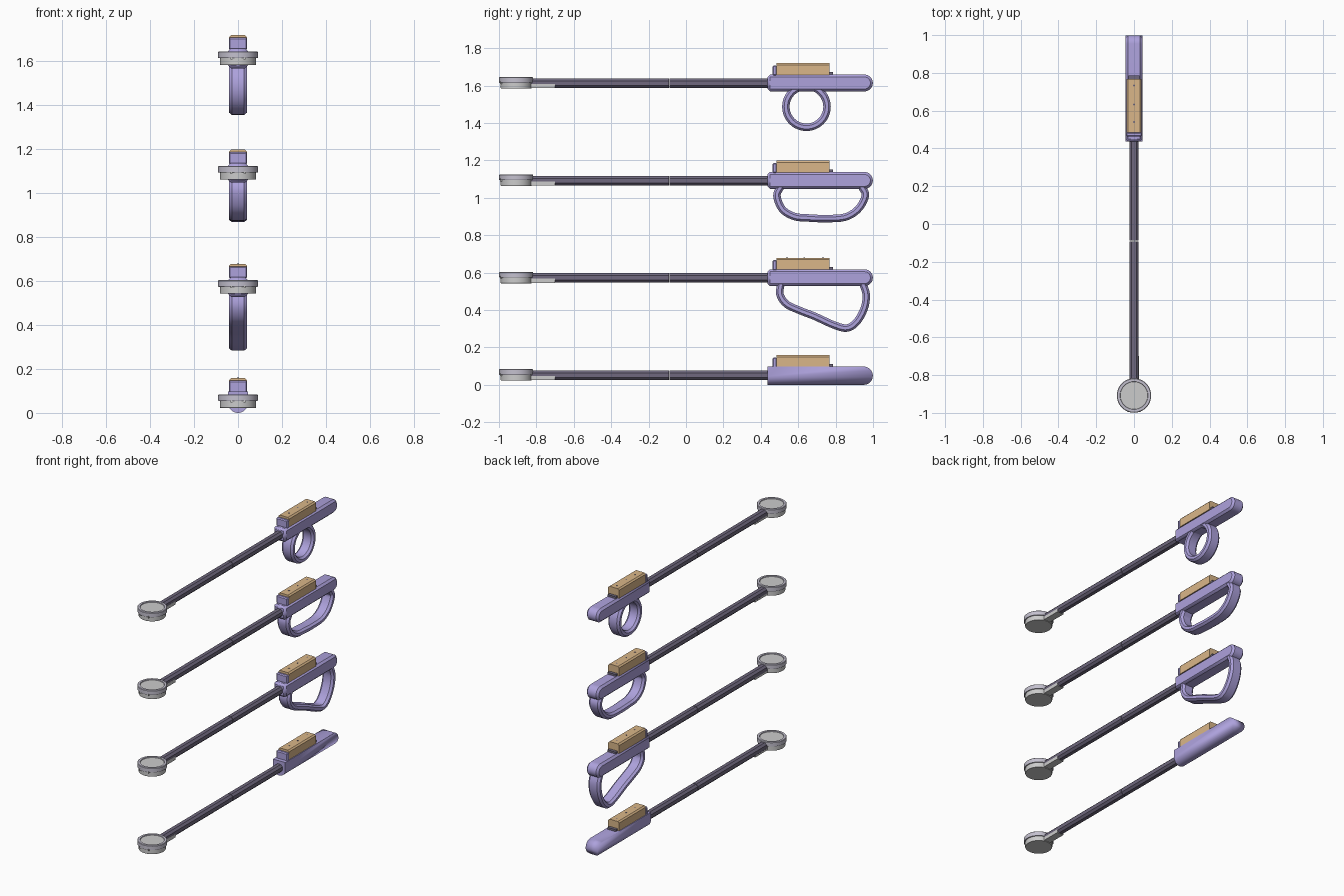
import bpy, bmesh, math
from mathutils import Vector

if "Cube" in bpy.data.objects:
    bpy.data.objects.remove(bpy.data.objects["Cube"])


def material(name, rgb):
    m = bpy.data.materials.new(name)
    m.diffuse_color = (*rgb, 1)
    m.use_nodes = True
    m.node_tree.nodes["Principled BSDF"].inputs["Base Color"].default_value = m.diffuse_color
    return m


PURPLE = material("lavender plastic", (0.42, 0.36, 0.72))
WOOD = material("tan case", (0.70, 0.47, 0.25))
DARK = material("dark tube", (0.16, 0.14, 0.21))
RIM = material("pale rim", (0.55, 0.53, 0.62))


def finish(name, bm, mat=None, bevel=0, smooth=True):
    bmesh.ops.recalc_face_normals(bm, faces=bm.faces)
    me = bpy.data.meshes.new(name)
    bm.to_mesh(me)
    bm.free()
    ob = bpy.data.objects.new(name, me)
    bpy.context.collection.objects.link(ob)
    if mat:
        me.materials.append(mat)
    if bevel:
        b = ob.modifiers.new("bevel", 'BEVEL')
        b.width, b.segments, b.limit_method = bevel, 1, 'ANGLE'
        b.angle_limit = math.radians(50)
    if smooth:
        bpy.ops.object.select_all(action='DESELECT')
        bpy.context.view_layer.objects.active = ob
        ob.select_set(True)
        bpy.ops.object.shade_smooth_by_angle(angle=math.radians(30))
    return ob


def box(name, lo, hi, mat=None, bevel=0):
    bm = bmesh.new()
    bmesh.ops.create_cube(bm, size=1)
    for v in bm.verts:
        v.co = Vector([(lo[i] + hi[i]) / 2 + v.co[i] * (hi[i] - lo[i]) for i in range(3)])
    return finish(name, bm, mat, bevel, False)


def prism(name, pts, direction, mat=None, bevel=0):
    """Extrude a flat outline along a direction."""
    bm = bmesh.new()
    f = bm.faces.new([bm.verts.new(p) for p in pts])
    new = bmesh.ops.extrude_face_region(bm, geom=[f])['geom']
    bmesh.ops.translate(bm, vec=direction, verts=[g for g in new if isinstance(g, bmesh.types.BMVert)])
    return finish(name, bm, mat, bevel)


def lathe(name, prof, y, z, mat=None, n=48):
    """Spin an (r, z) profile, closed with flat ends."""
    bm = bmesh.new()
    rings = [[bm.verts.new((r * math.cos(2 * math.pi * i / n), y + r * math.sin(2 * math.pi * i / n), z + h))
              for i in range(n)] for r, h in prof]
    for a, b in zip(rings, rings[1:]):
        for i in range(n):
            bm.faces.new((a[i], a[(i + 1) % n], b[(i + 1) % n], b[i]))
    bm.faces.new(rings[0])
    bm.faces.new(rings[-1])
    return finish(name, bm, mat)


def smooth_path(p, steps=5):
    """Catmull-Rom curve through (y, z) points."""
    p = [Vector(q) for q in p]
    e = [2 * p[0] - p[1]] + p + [2 * p[-1] - p[-2]]
    out = []
    for a, b, c, d in zip(e, e[1:], e[2:], e[3:]):
        for k in range(steps):
            t = k / steps
            out.append(0.5 * (2 * b + (c - a) * t + (2 * a - 5 * b + 4 * c - d) * t * t
                              + (3 * b - a - 3 * c + d) * t ** 3))
    return out + [p[-1]]


def sweep(name, path, closed, t, mat):
    """Carry a chamfered section along a path in the side plane."""
    w, c = 0.042, 0.014
    sec = [(t, w - c), (t - c * .8, w), (c * .8 - t, w), (-t, w - c),
           (-t, c - w), (c * .8 - t, -w), (t - c * .8, -w), (t, c - w)]
    bm, rings, n = bmesh.new(), [], len(path)
    for i, q in enumerate(path):
        a = path[i - 1] if closed or i else path[0]
        b = path[(i + 1) % n] if closed or i < n - 1 else path[-1]
        d = (b - a).normalized()
        rings.append([bm.verts.new((x, q.x - d.y * s, q.y + d.x * s)) for s, x in sec])
    for i in range(n if closed else n - 1):
        a, b = rings[i], rings[(i + 1) % n]
        for k in range(8):
            bm.faces.new((a[k], a[(k + 1) % 8], b[(k + 1) % 8], b[k]))
    if not closed:
        bm.faces.new(rings[0])
        bm.faces.new(rings[-1])
    return finish(name, bm, mat)


def bullnose(x, z, lo, hi):
    """Side outline of the handle body, rounded at the back end."""
    r, m = (hi - lo) / 2, (hi + lo) / 2
    arc = [(x, 0.999 - r + r * math.cos(a), z + m + r * math.sin(a))
           for a in [math.pi * (k / 16 - .5) for k in range(17)]]
    return [(x, 0.436, z + lo)] + arc + [(x, 0.436, z + hi)]


def tube(name, y0, y1, z):
    o, i = 0.025, 0.012
    pts = [(o, i), (i, o), (-i, o), (-o, i), (-o, -i), (-i, -o), (i, -o), (o, -i)]
    return prism(name, [(x, y0, z + h) for x, h in pts], (0, y1 - y0, 0), DARK)


def common_parts(z):
    # round head with recessed face and lower cup
    lathe("head_rim", [(0.089, 0.002), (0.091, 0.005), (0.091, 0.029), (0.088, 0.032), (0.074, 0.032), (0.072, 0.025)],
          -0.908, z, RIM)
    lathe("head_face", [(0.073, 0.02), (0.073, 0.027)], -0.908, z)
    lathe("head_cup", [(0.081, -0.029), (0.083, -0.026), (0.083, 0.003)], -0.908, z)
    box("head_tab", (-0.034, -0.994, z - 0.004), (0.034, -0.94, z + 0.01))
    # two-part shaft and the pale sleeve next to the head
    tube("shaft_front", -0.84, -0.092, z)
    tube("shaft_rear", -0.088, 0.45, z)
    box("head_arm", (-0.023, -0.85, z - 0.0265), (0.0255, -0.70, z - 0.004))
    # control case with chamfered top, stop plate, screws and clip
    w, t, c = 0.04, 0.107, 0.009
    prism("control_case", [(x, 0.484, z + h) for x, h in
                           [(-w, .044), (w, .044), (w, t - c), (w - c, t), (c - w, t), (-w, t - c)]],
          (0, 0.283, 0), WOOD)
    box("case_stop", (-0.042, 0.463, z + 0.04), (0.042, 0.486, z + 0.095), PURPLE, 0.006)
    for y in (0.54, 0.632, 0.733):
        lathe("case_screw", [(0.005, t - 0.004), (0.005, t + 0.001)], y, z, DARK, 12)
    box("case_clip", (-0.03, 0.76, z + 0.04), (0.03, 0.787, z + 0.059), DARK)


LEVELS = [0.052, 0.572, 1.092, 1.613]
for z in LEVELS:
    common_parts(z)

# lowest version: plain body with a round underside
z = LEVELS[0]
r = 0.045
under = [(r * math.cos(a), 0.436, z - 0.007 + r * math.sin(a))
         for a in [math.pi + math.pi * k / 16 for k in range(17)]]
plain = prism("plain_body", [(-r, 0.436, z + 0.046)] + under + [(r, 0.436, z + 0.046)], (0, 0.6, 0), PURPLE)
cutter = prism("end_cutter", [(x, y - (0.1 if y < .5 else 0), h) for x, y, h in bullnose(-0.1, z, -0.052, 0.046)],
               (0.2, 0, 0))
cutter.hide_render = True
cutter.hide_viewport = True
b = plain.modifiers.new("round end", 'BOOLEAN')
b.operation, b.object, b.solver = 'INTERSECT', cutter, 'EXACT'
plain.modifiers.move(len(plain.modifiers) - 1, 0)

# chamfered bodies for the three versions with loops
for z in LEVELS[1:]:
    prism("handle_body", bullnose(-0.045, z, -0.044, 0.046), (0.09, 0, 0), PURPLE, 0.013)

# pistol-shaped loop, long D loop and finger ring
pistol = [(.508, -.03), (.502, -.087), (.537, -.14), (.61, -.175), (.687, -.205), (.794, -.253),
          (.863, -.268), (.917, -.23), (.955, -.157), (.963, -.087), (.945, -.03)]
long_d = [(.508, -.03), (.486, -.08), (.515, -.153), (.58, -.192), (.66, -.2), (.74, -.203), (.848, -.196),
          (.92, -.153), (.959, -.08), (.938, -.03)]
for name, pts, z in (("pistol_loop", pistol, LEVELS[1]), ("long_loop", long_d, LEVELS[2])):
    sweep(name, [q + Vector((0, z)) for q in smooth_path(pts)], False, 0.02, PURPLE)
ring = [Vector((0.644 + 0.11 * math.cos(a), LEVELS[3] - 0.126 + 0.11 * math.sin(a)))
        for a in [2 * math.pi * k / 48 for k in range(48)]]
sweep("finger_ring", ring, True, 0.02, PURPLE)
